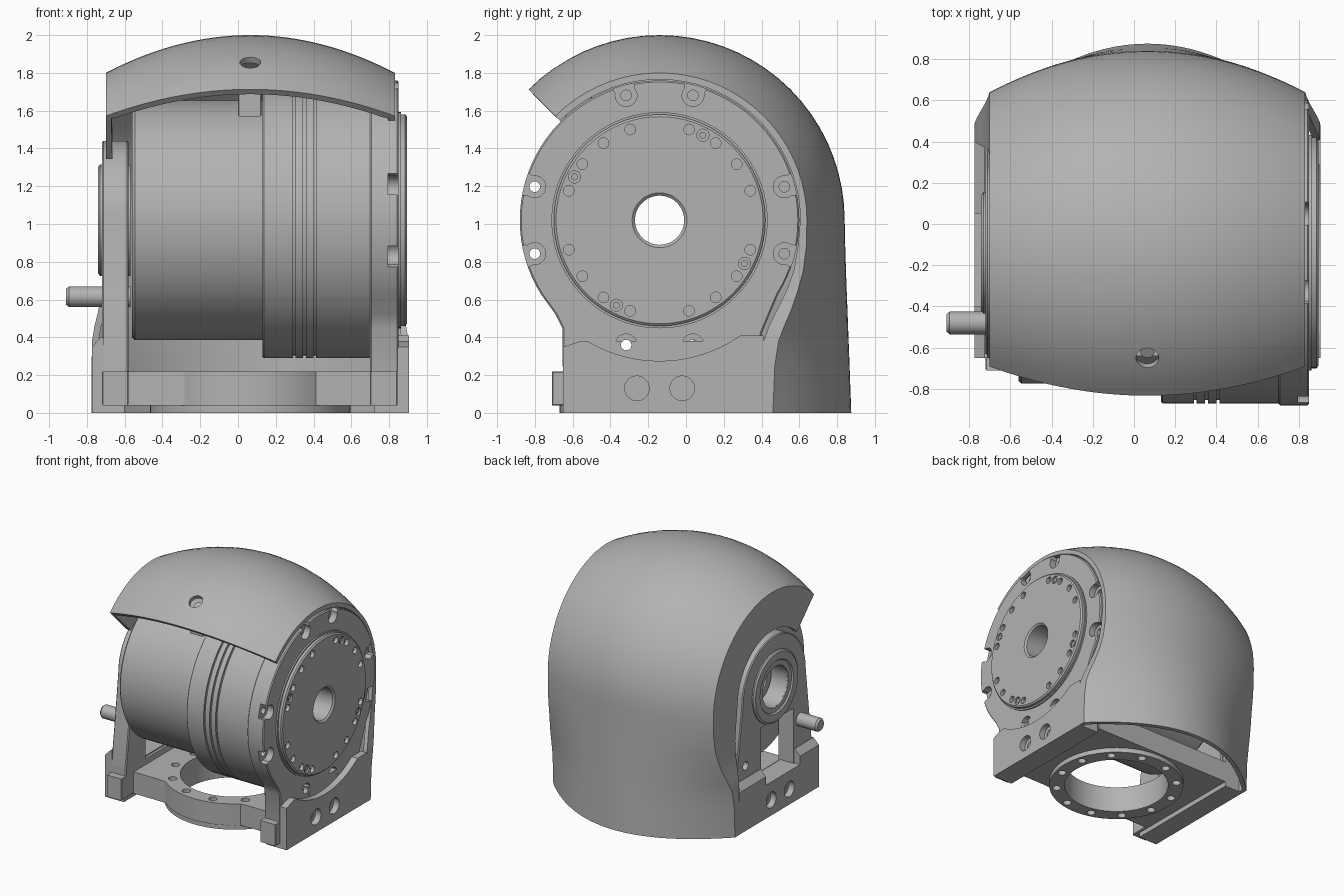
import bpy, bmesh
from math import sin, cos, pi, radians
from mathutils import Vector, Matrix

cube = bpy.data.objects.get("Cube")
if cube:
    bpy.data.objects.remove(cube)

grey = bpy.data.materials.new("machined_grey")
grey.use_nodes = True
tone = (0.45, 0.45, 0.45, 1)
grey.diffuse_color = tone
grey.node_tree.nodes["Principled BSDF"].inputs["Base Color"].default_value = tone

AY, AZ = -0.14, 1.02      # main axis runs along x through this y, z
CX = 0.065                # middle of the hood


def finish(name, bm, angle=30):
    bmesh.ops.recalc_face_normals(bm, faces=bm.faces)
    me = bpy.data.meshes.new(name)
    bm.to_mesh(me)
    bm.free()
    ob = bpy.data.objects.new(name, me)
    bpy.context.collection.objects.link(ob)
    me.materials.append(grey)
    smooth(ob, angle)
    return ob


def activate(ob):
    bpy.ops.object.select_all(action='DESELECT')
    ob.select_set(True)
    bpy.context.view_layer.objects.active = ob


def smooth(ob, angle=30):
    activate(ob)
    bpy.ops.object.shade_smooth_by_angle(angle=radians(angle))


def add_rod(bm, p, q, r, r2=None, n=32):
    p, q = Vector(p), Vector(q)
    d = q - p
    m = Matrix.Translation((p + q) / 2) @ d.to_track_quat('Z', 'Y').to_matrix().to_4x4()
    bmesh.ops.create_cone(bm, cap_ends=True, segments=n, radius1=r,
                          radius2=r if r2 is None else r2, depth=d.length, matrix=m)


def cut(ob, rods):
    bm = bmesh.new()
    for rod in rods:
        add_rod(bm, *rod)
    tool = finish("cutter", bm)
    tool.hide_render = True
    mod = ob.modifiers.new("cut", 'BOOLEAN')
    mod.operation, mod.solver, mod.object = 'DIFFERENCE', 'EXACT', tool
    mod.use_self = True
    activate(ob)
    bpy.ops.object.modifier_apply(modifier=mod.name)
    bpy.data.objects.remove(tool)
    smooth(ob)


def lathe(name, profile, n=96):
    """Closed (x, radius) profile turned about the main axis."""
    bm = bmesh.new()
    vs = [bm.verts.new((x, AY, AZ + r)) for x, r in profile]
    edges = [bm.edges.new((vs[i - 1], vs[i])) for i in range(len(vs))]
    bmesh.ops.spin(bm, geom=vs + edges, cent=(0, AY, AZ), axis=(1, 0, 0),
                   angle=2 * pi, steps=n)
    bmesh.ops.remove_doubles(bm, verts=bm.verts, dist=1e-4)
    return finish(name, bm)


def prism(name, pts, x0, x1, bevel=0.008):
    """Outline in (y, z) extruded along x."""
    bm = bmesh.new()
    face = bm.faces.new([bm.verts.new((x0, y, z)) for y, z in pts])
    ext = bmesh.ops.extrude_face_region(bm, geom=[face])
    moved = [g for g in ext['geom'] if isinstance(g, bmesh.types.BMVert)]
    bmesh.ops.translate(bm, verts=moved, vec=(x1 - x0, 0, 0))
    if bevel:
        rim = [e for e in bm.edges if abs(e.verts[0].co.x - e.verts[1].co.x) < 1e-6]
        bmesh.ops.bevel(bm, geom=rim, offset=bevel, segments=1, affect='EDGES')
    return finish(name, bm)


def box(name, x0, x1, y0, y1, z0, z1):
    return prism(name, [(y0, z0), (y1, z0), (y1, z1), (y0, z1)], x0, x1, 0.005)


def polar(r, deg):
    return AY + r * cos(radians(deg)), AZ + r * sin(radians(deg))


def axial(r, deg, x0, x1, rad):
    y, z = polar(r, deg)
    return (x0, y, z), (x1, y, z), rad


# Hood: barrel shell swept over the top and lofted down the back to the base
def hood_row(centre, edge, left_in, right_in, half):
    row = [(CX - half, *left_in)]
    for i in range(33):
        t = i / 16 - 1
        y, z = (c + (e - c) * t * t for c, e in zip(centre, edge))
        row.append((CX + half * t, y, z))
    return row + [(CX + half, *right_in)]


rows = [hood_row(polar(.98, a), polar(.78, a), polar(.46, a), polar(.745, a), .765)
        for a in [135 - 5 * k for k in range(28)]]
# z, back y, edge y, left inner y, right inner y, half width
for z, back, edge, left, right, half in [
        (.88, .843, .637, .34, .592, .767), (.75, .847, .62, .36, .57, .772),
        (.64, .851, .59, .37, .53, .785), (.54, .855, .555, .38, .48, .805),
        (.46, .858, .52, .39, .44, .825), (.38, .861, .49, .4, .41, .838),
        (.25, .866, .47, .41, .41, .84), (0, .875, .46, .41, .41, .84)]:
    rows.append(hood_row((back, z), (edge, z), (left, z), (right, z), half))
bm = bmesh.new()
grid = [[bm.verts.new(p) for p in row] for row in rows]
for a, b in zip(grid, grid[1:]):
    for i in range(len(a) - 1):
        bm.faces.new((a[i], b[i], b[i + 1], a[i + 1]))
hood = finish("hood", bm)
if hood.data.polygons[16].normal.z < 0:
    hood.data.flip_normals()
shell = hood.modifiers.new("shell", 'SOLIDIFY')
shell.thickness, shell.offset = 0.035, -1
activate(hood)
bpy.ops.object.modifier_apply(modifier=shell.name)
cut(hood, [((CX, *polar(.8, 121.4)), (CX, *polar(1.1, 121.4)), .055)])

# Screw and lug under the hood hole
bm = bmesh.new()
add_rod(bm, (CX, *polar(.74, 121.4)), (CX, *polar(.92, 121.4)), .035)
finish("hood_screw", bm)
box("hood_lug", 0, .125, -.64, -.5, 1.57, 1.69)

# Motor drum with grooves
profile = [(-.56, .13), (-.56, .62), (-.545, .635), (.13, .635), (.13, .722), (.138, .73)]
for g in (.29, .345, .4):
    profile += [(g, .73), (g, .715), (g + .014, .715), (g + .014, .73)]
profile += [(.71, .73), (.71, .13)]
drum = lathe("motor_drum", profile)
bolts = [q * 90 + s for q in range(4) for s in (-15, 15)]
cut(drum, [axial(.684, a, .1, .75, .028) for a in bolts])

# Right flange plate with bolt pockets open to the rim
outline = [(-.65, .04), (.4, .04), (.4, .42), (.45, .54)]
outline += [polar(.74, a) for a in range(-32, 213, 4)] + [(-.69, .52), (-.655, .45)]
plate = prism("right_flange_plate", outline, .7, .85)
cut(plate, [axial(.684, a, .6, .95, .028) for a in bolts]
    + [axial(.684 + o, a, .795, .95, .058) for a in bolts for o in (0, .05)]
    + [((.6, AY, AZ), (.95, AY, AZ), .2)])

# Output disc with its ring of screw holes
disc = lathe("output_disc", [(.71, .13), (.882, .13), (.895, .145), (.895, .548),
                             (.885, .56), (.862, .56), (.862, .572), (.84, .572), (.71, .3)])
angles = [18 * k for k in range(20) if k % 5]
cut(disc, [axial(.505, a, .865, .95, .028) for a in angles]
    + [axial(.505, a, .88, .95, .032) for a in (63, 153, 243, 333)])
bm = bmesh.new()
for a in (63, 153, 243, 333):
    add_rod(bm, *axial(.505, a, .87, .89, .018))
finish("disc_pins", bm)

# Left support plate with window
outline = [(-.65, .04), (.4, .04), (.37, .4)]
outline += [polar(.42, a) for a in range(0, 181, 6)] + [(-.61, .6), (-.65, .3)]
support = prism("left_support", outline, -.72, -.58)
window = box("window_cutter", -1, -.4, -.39, .04, .27, .74)
window.hide_render = True
mod = support.modifiers.new("window", 'BOOLEAN')
mod.operation, mod.solver, mod.object = 'DIFFERENCE', 'EXACT', window
activate(support)
bpy.ops.object.modifier_apply(modifier=mod.name)
bpy.data.objects.remove(window)
cut(support, [((-1, AY, AZ), (-.4, AY, AZ), .17), ((-1, .24, .5), (-.4, .24, .5), .035)])
lathe("left_bearing_ring", [(-.57, .17), (-.73, .17), (-.73, .21), (-.742, .22),
                            (-.742, .28), (-.73, .295), (-.57, .295)])

# Side peg
bm = bmesh.new()
add_rod(bm, (-.57, -.48, .615), (-.895, -.48, .615), .055)
add_rod(bm, (-.895, -.48, .615), (-.91, -.48, .615), .055, .042)
finish("side_peg", bm)

# Base side blocks with counterbored holes
right_top = [(.41, .41), (.25, .41), (.2, .38), (-.56, .38), (-.65, .35)]
left_top = [(.41, .28), (-.65, .28)]
for name, x0, x1, top in (("right_base_block", .72, .904, right_top),
                          ("left_base_block", -.6, -.774, left_top)):
    block = prism(name, [(-.65, 0), (.41, 0)] + top, x0, x1, 0)
    s = 1 if x1 > 0 else -1
    tools = [((x1 - s * d, y, .13), (x1 + s * .1, y, .13), r)
             for y in (-.26, -.02) for d, r in ((.05, .065), (.12, .033))]
    if s > 0:
        tools.append(((.849, AY, AZ), (1, AY, AZ), .745, .745, 96))
        tools.append(((.6, *polar(.684, 255)), (1, *polar(.684, 255)), .028))
    cut(block, tools)

# Chamfered shoulders on the left block, either side of the window
for name, y0, y1 in (("front", -.65, -.4), ("rear", .05, .4)):
    bm = bmesh.new()
    ends = [[bm.verts.new((x, y, z)) for x, z in
             ((-.71, .28), (-.774, .28), (-.774, .35), (-.725, .4), (-.71, .4))]
            for y in (y0, y1)]
    for e in ends:
        bm.faces.new(e)
    bmesh.ops.bridge_loops(bm, edges=bm.edges[:])
    finish(name + "_left_shoulder", bm)

# Front feet
box("left_front_foot", -.72, -.58, -.71, -.6, .04, .22)
box("right_front_foot", .7, .845, -.71, -.6, .04, .22)

# Base slab with rounded front bulge, bored and drilled, and lower ring
ring_holes = [((CX + .475 * cos(a), AY + .475 * sin(a), -.1),
               (CX + .475 * cos(a), AY + .475 * sin(a), .4), .033)
              for a in [radians(30 * k + 15) for k in range(12)]]
bore = ((CX, AY, -.1), (CX, AY, .4), .41, .41, 64)
outline = [(.705, .41), (-.6, .41), (-.6, -.55), (-.36, -.55)]
outline += [(CX + .54 * cos(radians(a)), AY + .54 * sin(radians(a)))
            for a in range(230, 311, 5)] + [(.5, -.55), (.705, -.55)]
bm = bmesh.new()
face = bm.faces.new([bm.verts.new((x, y, .04)) for x, y in outline])
ext = bmesh.ops.extrude_face_region(bm, geom=[face])
bmesh.ops.translate(bm, vec=(0, 0, .18),
                    verts=[g for g in ext['geom'] if isinstance(g, bmesh.types.BMVert)])
cut(finish("base_slab", bm), [bore] + ring_holes)
bm = bmesh.new()
add_rod(bm, (CX, AY, 0), (CX, AY, .045), .53, None, 64)
cut(finish("base_ring", bm), [bore] + ring_holes)
